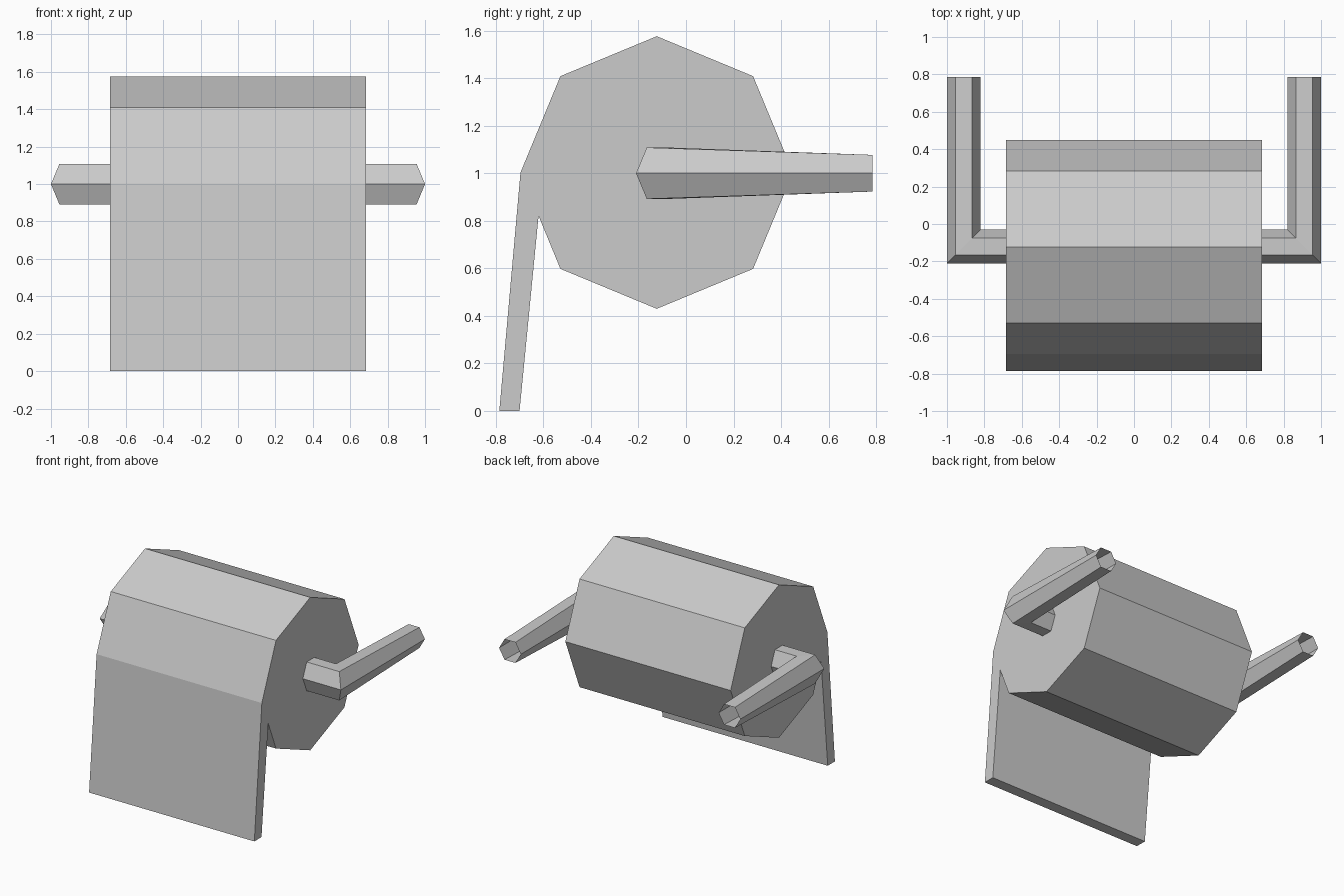
import bpy
import bmesh
from math import sin, cos, radians

cube = bpy.data.objects.get("Cube")
if cube:
    bpy.data.objects.remove(cube, do_unlink=True)

GREY = (0.6, 0.6, 0.6, 1.0)
grey = bpy.data.materials.new("plain grey")
grey.use_nodes = True
grey.diffuse_color = GREY
grey.node_tree.nodes["Principled BSDF"].inputs["Base Color"].default_value = GREY


def loft(name, rings, capped):
    """Join matching rings of points into a flat shaded skin."""
    bm = bmesh.new()
    loops = [[bm.verts.new(p) for p in ring] for ring in rings]
    for a, b in zip(loops, loops[1:]):
        for i in range(len(a)):
            j = (i + 1) % len(a)
            bm.faces.new((a[i], a[j], b[j], b[i]))
    if capped:
        bm.faces.new(loops[0])
        bm.faces.new(loops[-1])
    bmesh.ops.recalc_face_normals(bm, faces=bm.faces)
    mesh = bpy.data.meshes.new(name)
    bm.to_mesh(mesh)
    bm.free()
    mesh.materials.append(grey)
    obj = bpy.data.objects.new(name, mesh)
    bpy.context.collection.objects.link(obj)
    return obj


# Eight-sided roll with its loose sheet hanging from the front corner
ROLL_Y, ROLL_Z, RADIUS, HALF = -0.123, 1.003, 0.573, 0.685
profile = [(ROLL_Y + RADIUS * cos(radians(a)), ROLL_Z + RADIUS * sin(radians(a)))
           for a in range(-135, 181, 45)]
profile += [(-0.785, 0), (-0.70, 0), (-0.62, 0.821)]
loft("paper_roll", [[(x, y, z) for y, z in profile] for x in (-HALF, HALF)], True)

# Six-sided holder arm: out from the roll, mitred corner, tapering back
ARM_X, ARM_Y, WIDE = 0.91, -0.12, 0.09


def hexagon(high):
    """Offsets (outward, up) with points at the sides and flats above and below."""
    return [(WIDE, 0), (WIDE / 2, high), (-WIDE / 2, high),
            (-WIDE, 0), (-WIDE / 2, -high), (WIDE / 2, -high)]


root = [(HALF - 0.01, ARM_Y - o, 1 + u) for o, u in hexagon(0.108)]
corner = [(ARM_X + o, ARM_Y - o, 1 + u) for o, u in hexagon(0.108)]
tip = [(ARM_X + o, 0.785, 1 + u) for o, u in hexagon(0.077)]
arms = loft("holder_arms", [root, corner, tip], False)
mirror = arms.modifiers.new("other side", 'MIRROR')
mirror.use_mirror_merge = False
